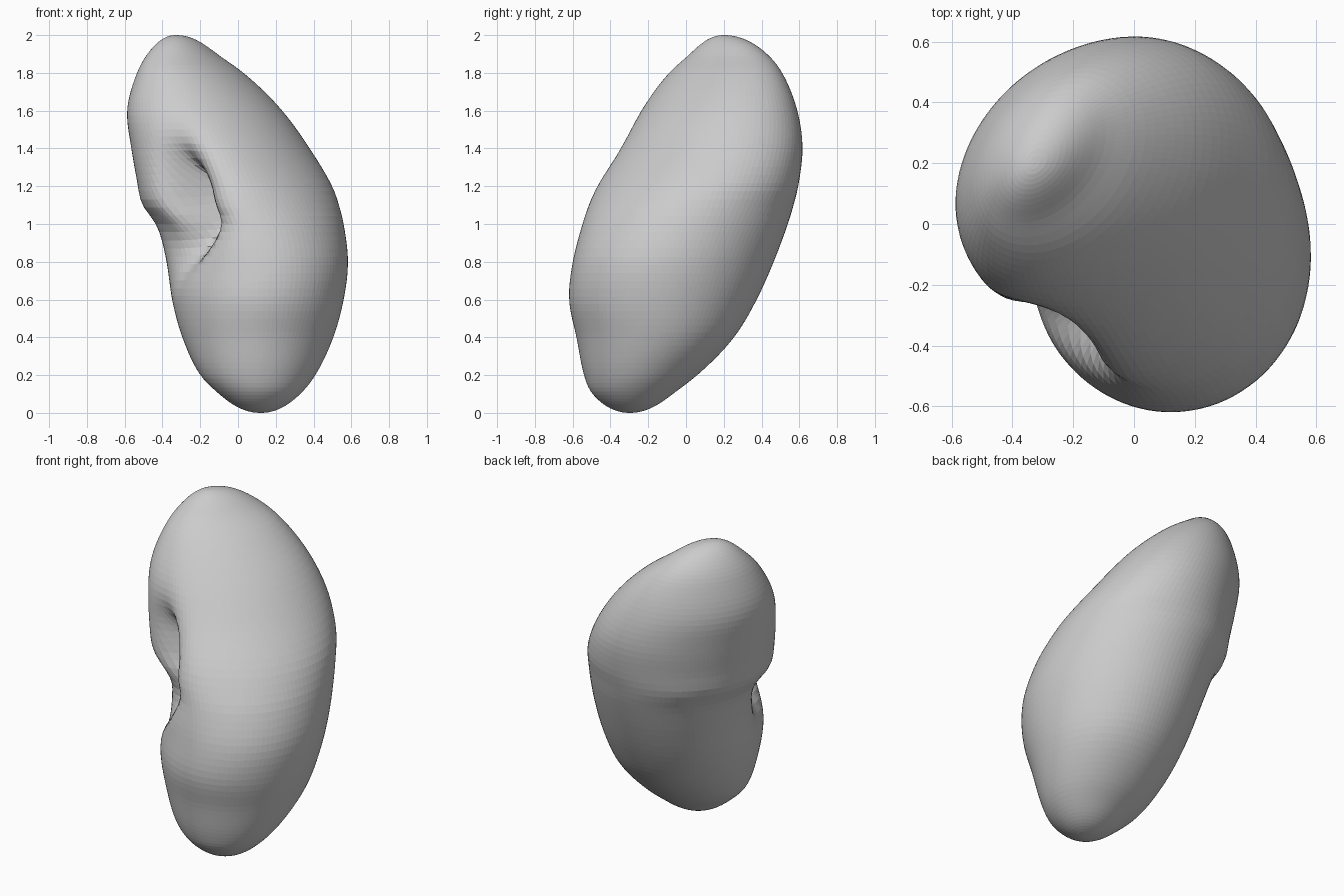
import bpy, bmesh, math

if "Cube" in bpy.data.objects:
    bpy.data.objects.remove(bpy.data.objects["Cube"])

# Horizontal sections: z, x min, x max, y min, y max, diagonal skew
SECTIONS = [
    (0.0, 0.12, 0.12, -0.30, -0.30, 0.08),
    (0.1, -0.10, 0.33, -0.495, -0.07, 0.06),
    (0.2, -0.20, 0.41, -0.54, 0.06, 0.04),
    (0.4, -0.295, 0.505, -0.58, 0.255, 0.02),
    (0.6, -0.35, 0.56, -0.62, 0.375, -0.03),
    (0.8, -0.38, 0.583, -0.60, 0.465, -0.07),
    (1.0, -0.435, 0.56, -0.55, 0.54, -0.03),
    (1.1, -0.51, 0.535, -0.52, 0.57, 0.03),
    (1.2, -0.53, 0.50, -0.48, 0.595, 0.10),
    (1.4, -0.565, 0.38, -0.36, 0.618, 0.20),
    (1.6, -0.588, 0.235, -0.24, 0.59, 0.25),
    (1.8, -0.535, 0.03, -0.09, 0.51, 0.32),
    (1.9, -0.48, -0.11, 0.02, 0.43, 0.38),
    (2.0, -0.33, -0.33, 0.20, 0.20, 0.38),
]
T = [math.acos(max(-1, min(1, 1 - s[0]))) for s in SECTIONS]
SEGS, RINGS = 112, 72


def section(t):
    """Smoothly interpolated section at polar parameter t."""
    n = len(T)
    i = max(k for k in range(n - 1) if T[k] <= t + 1e-9)
    h = T[i + 1] - T[i]
    f = (t - T[i]) / h

    def slope(k, c):
        a, b = max(k - 1, 0), min(k + 1, n - 1)
        end = 1.12 if k in (0, n - 1) else 1
        return end * (SECTIONS[b][c] - SECTIONS[a][c]) / (T[b] - T[a])

    return [(2*f**3 - 3*f**2 + 1) * SECTIONS[i][c] + (f**3 - 2*f**2 + f) * h * slope(i, c)
            + (3*f**2 - 2*f**3) * SECTIONS[i + 1][c] + (f**3 - f**2) * h * slope(i + 1, c)
            for c in range(1, 6)]


def bell(d, w):
    return math.exp(-(d / w) ** 2)


def turn(a, degrees):
    return (a - math.radians(degrees) + math.pi) % (2 * math.pi) - math.pi


def slot_angle(z):
    """Direction of the hilum slot, swinging sideways toward its lower end."""
    f = max(0, min(1, (z - 0.6) / 0.45))
    return 198 + 38 * f * f * (3 - 2 * f) + 25 * max(0, min(0.4, z - 1.1))


def surface_point(t, theta):
    z = 1 - math.cos(t)
    x0, x1, y0, y1, rho = section(t)
    ax, ay = (x1 - x0) / 2, (y1 - y0) / 2
    c, s = math.cos(theta) / ax, math.sin(theta) / ay
    r = math.sqrt((1 - rho * rho) / (c * c + s * s - 2 * rho * c * s))
    # valley, deep narrow slot, and a notch under the rear lip
    d = turn(theta, slot_angle(z))
    valley = 0.26 * bell(d, 0.32) * bell(z - 1.14, 0.25)
    slot = bell(d, 0.20) * bell(z - 1.08, 0.24)
    notch = 0.10 * bell(turn(theta, 212), 0.38) * bell(z - 0.90, 0.12)
    r *= 1 - valley - 0.42 * slot - notch
    # the pocket floor leans behind the front lip
    lean = slot * slot
    return ((x0 + x1) / 2 + r * math.cos(theta) + 0.10 * lean,
            (y0 + y1) / 2 + r * math.sin(theta) - 0.02 * lean, z + 0.03 * slot)


# Kidney body lofted through the sections
bm = bmesh.new()
rings = [[bm.verts.new(surface_point(math.pi * i / RINGS, 2 * math.pi * j / SEGS))
          for j in range(SEGS)] for i in range(1, RINGS)]
bottom = bm.verts.new((0.12, -0.30, 0))
top = bm.verts.new((-0.33, 0.20, 2))
for j in range(SEGS):
    k = (j + 1) % SEGS
    bm.faces.new((bottom, rings[0][k], rings[0][j]))
    bm.faces.new((top, rings[-1][j], rings[-1][k]))
    for a, b in zip(rings, rings[1:]):
        bm.faces.new((a[j], a[k], b[k], b[j]))
# even out small ripples between sections
for _ in range(2):
    bmesh.ops.smooth_vert(bm, verts=[v for r in rings[2:-2] for v in r], factor=0.5,
                          use_axis_x=True, use_axis_y=True, use_axis_z=True)
bmesh.ops.recalc_face_normals(bm, faces=bm.faces)
mesh = bpy.data.meshes.new("kidney_body")
bm.to_mesh(mesh)
bm.free()
body = bpy.data.objects.new("kidney_body", mesh)
bpy.context.collection.objects.link(body)
